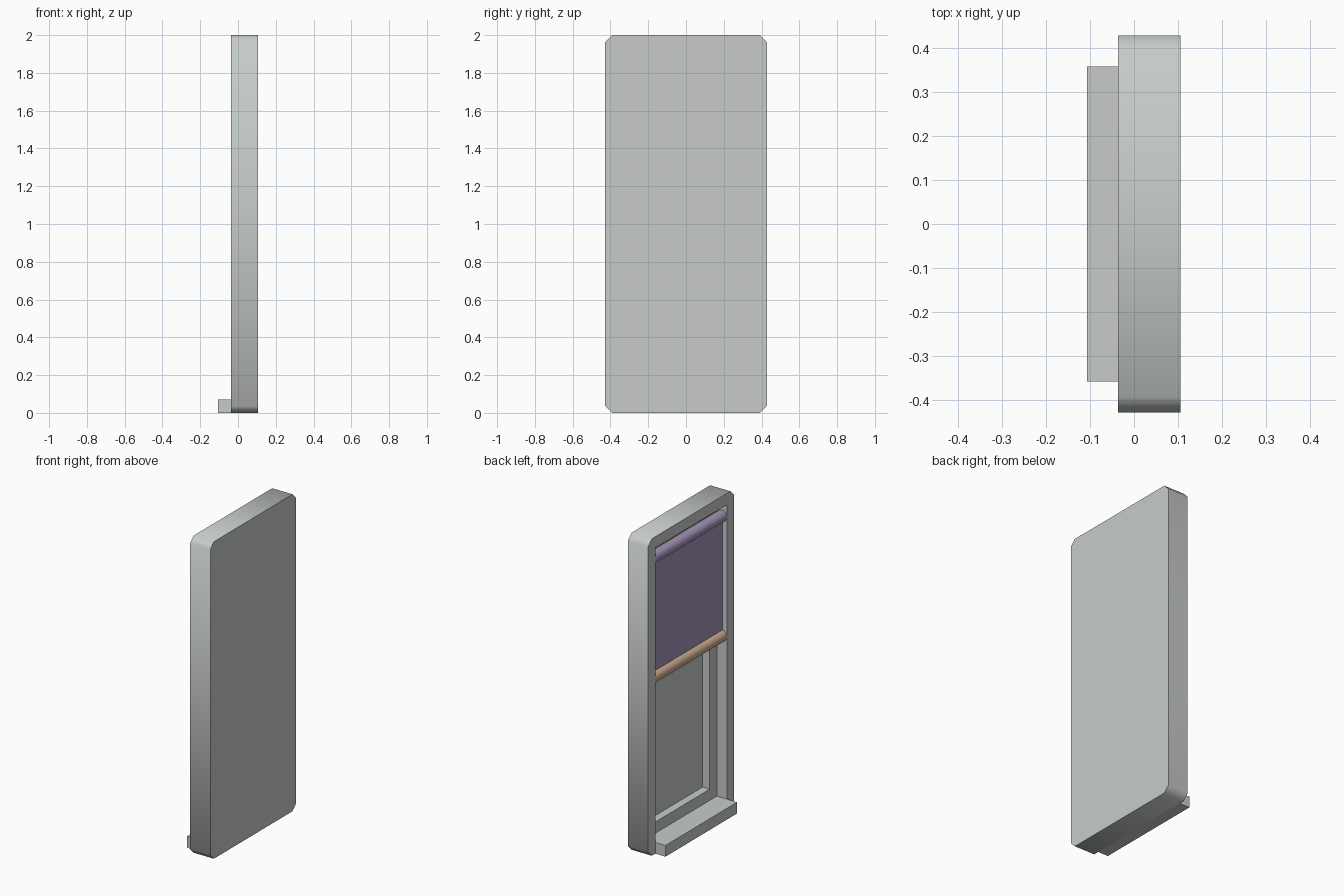
import bpy
import bmesh
import math
from mathutils import Matrix, Vector

default = bpy.data.objects.get("Cube")
if default:
    bpy.data.objects.remove(default, do_unlink=True)


def material(name, colour):
    mat = bpy.data.materials.new(name)
    mat.use_nodes = True
    mat.diffuse_color = (*colour, 1)
    mat.node_tree.nodes["Principled BSDF"].inputs["Base Color"].default_value = (*colour, 1)
    return mat


GREY = material("frame grey", (0.57, 0.6, 0.59))
PURPLE = material("blind purple", (0.36, 0.3, 0.47))
WOOD = material("wood brown", (0.6, 0.4, 0.28))


def finish(name, bm, mat):
    mesh = bpy.data.meshes.new(name)
    bm.to_mesh(mesh)
    bm.free()
    obj = bpy.data.objects.new(name, mesh)
    bpy.context.collection.objects.link(obj)
    if mat:
        mesh.materials.append(mat)
    return obj


def box(name, low, high, mat=None, chamfer=0):
    """Box between two corners; chamfer cuts the edges running along x."""
    low, high = Vector(low), Vector(high)
    bm = bmesh.new()
    bmesh.ops.create_cube(bm, size=1, matrix=Matrix.Translation((low + high) / 2)
                          @ Matrix.Diagonal((*(high - low), 1)))
    if chamfer:
        edges = [e for e in bm.edges
                 if abs(e.verts[0].co.x - e.verts[1].co.x) > 0.01]
        bmesh.ops.bevel(bm, geom=edges, offset=chamfer, segments=1, affect='EDGES')
    return finish(name, bm, mat)


def rod(name, z, radius, length, mat):
    """Round rod lying along y."""
    bm = bmesh.new()
    bmesh.ops.create_cone(bm, cap_ends=True, segments=32, radius1=radius,
                          radius2=radius, depth=length,
                          matrix=Matrix.Translation((0, 0, z))
                          @ Matrix.Rotation(math.pi / 2, 4, 'X'))
    return finish(name, bm, mat)


def smooth(obj):
    bpy.ops.object.select_all(action='DESELECT')
    obj.select_set(True)
    bpy.context.view_layer.objects.active = obj
    bpy.ops.object.shade_smooth_by_angle(angle=math.radians(50))


# Main dimensions
FRONT, BACK = -0.036, 0.106
HALF, RIM = 0.428, 0.071
OPEN = HALF - RIM

# Frame with a stepped recess and a closed back
frame = box("window_frame", (FRONT, -HALF, 0), (BACK, HALF, 2), GREY, chamfer=0.036)
recesses = [("outer_recess", RIM, 0.035), ("inner_recess", 2 * RIM, 0.085)]
for name, rim, depth in recesses:
    cutter = box(name, (FRONT - 0.1, rim - HALF, rim), (depth, HALF - rim, 2 - rim))
    cutter.hide_render = True
    cut = frame.modifiers.new(name, 'BOOLEAN')
    cut.operation = 'DIFFERENCE'
    cut.solver = 'EXACT'
    cut.object = cutter
    bpy.context.view_layer.objects.active = frame
    bpy.ops.object.modifier_apply(modifier=name)
    bpy.data.objects.remove(cutter, do_unlink=True)
smooth(frame)

# Sill ledge
box("window_sill", (FRONT - RIM, -OPEN, 0), (FRONT, OPEN, RIM), GREY)

# Roller blind: roll, hanging sheet and weighted bottom bar
roll = rod("blind_roll", 1.85, 0.036, 2 * OPEN, PURPLE)
box("blind_sheet", (-0.005, -OPEN, 1.095), (0.005, OPEN, 1.85), PURPLE)
bar = rod("blind_bottom_bar", 1.095, 0.036, 2 * OPEN, WOOD)
for obj in (roll, bar):
    smooth(obj)
